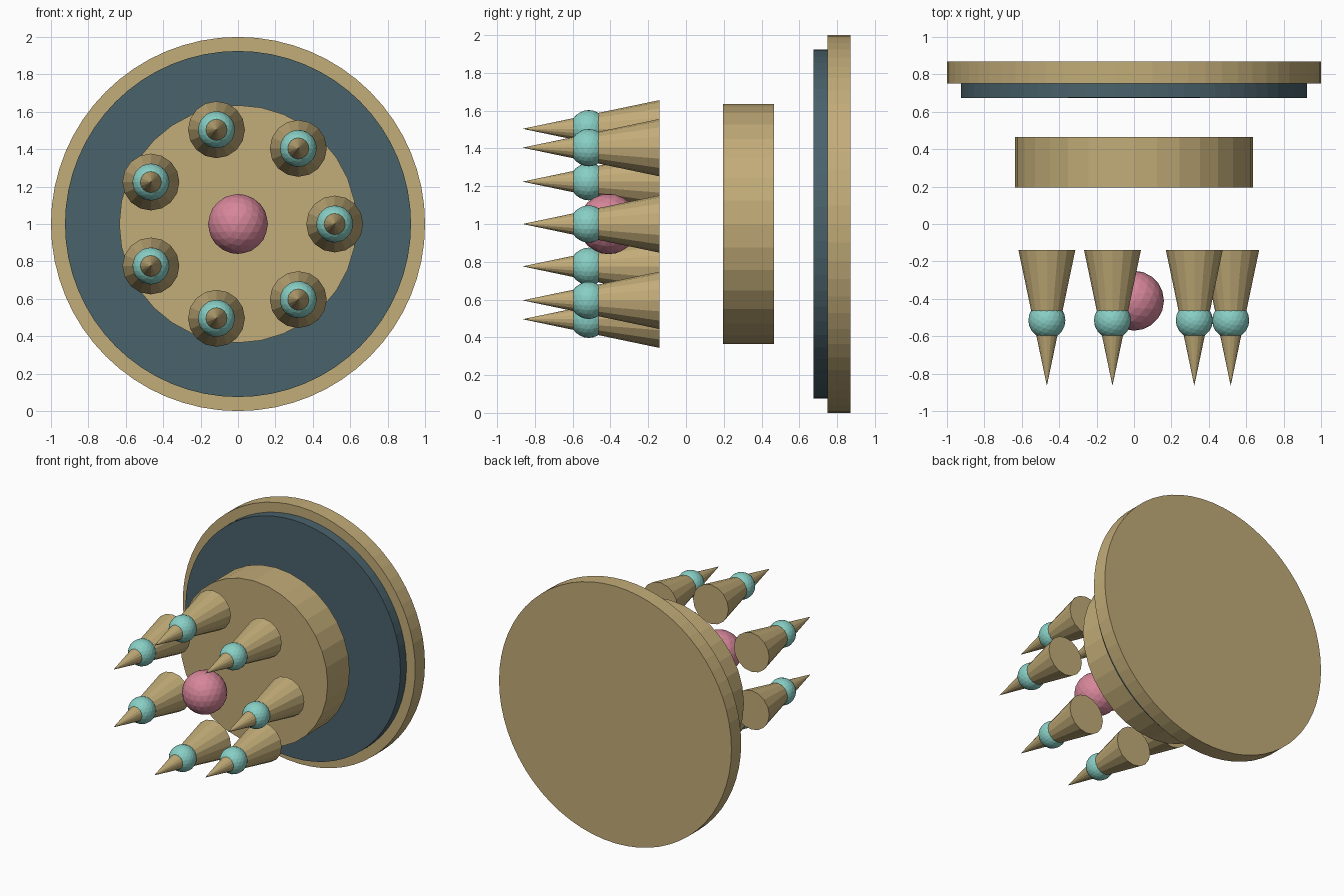
import bpy
import bmesh
import math
from mathutils import Matrix, Vector

old = bpy.data.objects.get("Cube")
if old:
    bpy.data.objects.remove(old, do_unlink=True)


def material(name, rgb):
    linear = [((c / 255 + 0.055) / 1.055) ** 2.4 for c in rgb] + [1.0]
    mat = bpy.data.materials.new(name)
    mat.use_nodes = True
    mat.diffuse_color = linear
    mat.node_tree.nodes["Principled BSDF"].inputs["Base Color"].default_value = linear
    return mat


TAN = material("tan", (194, 172, 120))
SLATE = material("slate blue", (74, 98, 107))
PINK = material("dusty pink", (214, 134, 154))
AQUA = material("aqua", (136, 207, 197))
CENTRE_Z = 1.0


def add_object(name, bm, mat, location):
    mesh = bpy.data.meshes.new(name)
    bm.to_mesh(mesh)
    bm.free()
    mesh.materials.append(mat)
    obj = bpy.data.objects.new(name, mesh)
    obj.location = location
    bpy.context.collection.objects.link(obj)
    return obj


def lathe(name, mat, back, front, r_back, r_front, sides, x=0, z=CENTRE_Z):
    """Disc or cone whose axis runs along y, from back to front."""
    bm = bmesh.new()
    bmesh.ops.create_cone(bm, cap_ends=True, segments=sides, radius1=r_back,
                          radius2=r_front, depth=back - front,
                          matrix=Matrix.Rotation(math.pi / 2, 4, "X"))
    return add_object(name, bm, mat, Vector((x, (back + front) / 2, z)))


def ball(name, mat, radius, location):
    bm = bmesh.new()
    bmesh.ops.create_icosphere(bm, subdivisions=3, radius=radius)
    return add_object(name, bm, mat, location)


# Stacked discs
lathe("back_plate", TAN, 0.87, 0.75, 1.0, 1.0, 64)
lathe("inner_plate", SLATE, 0.75, 0.675, 0.925, 0.925, 64)
lathe("drum", TAN, 0.465, 0.195, 0.635, 0.635, 32)

# Floating core
ball("core_ball", PINK, 0.16, (0, -0.41, CENTRE_Z))

# Ring of spikes, each with a bead around it
SPIKES = 7
for i in range(SPIKES):
    angle = math.tau * i / SPIKES
    x = 0.517 * math.cos(angle)
    z = CENTRE_Z + 0.517 * math.sin(angle)
    lathe(f"spike_{i + 1}", TAN, -0.14, -0.865, 0.152, 0, 16, x, z)
    ball(f"bead_{i + 1}", AQUA, 0.099, (x, -0.515, z))
